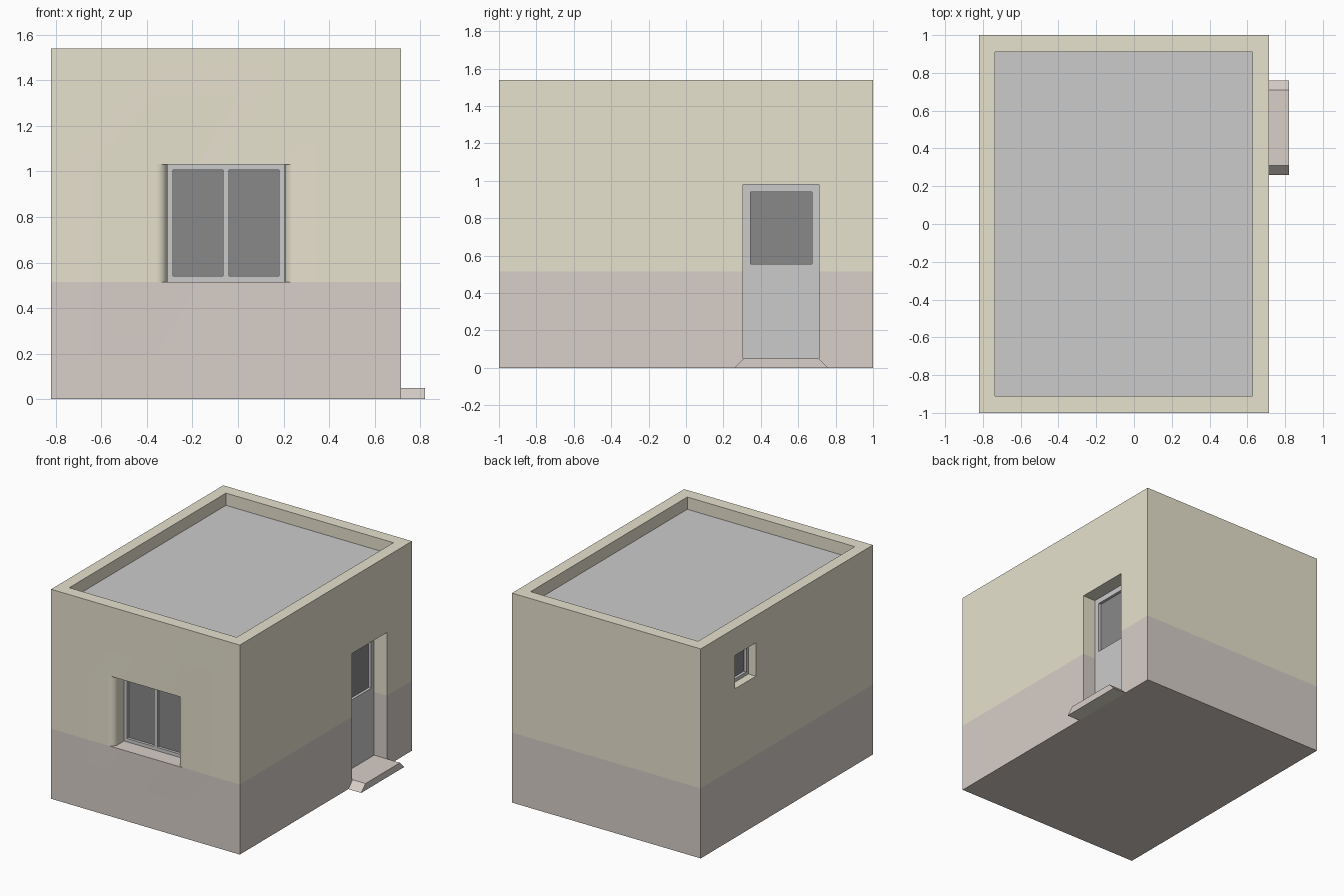
import bpy, bmesh
from math import radians, sin, cos, pi
from mathutils import Matrix, Vector

if "Cube" in bpy.data.objects:
    bpy.data.objects.remove(bpy.data.objects["Cube"])

XL, XR, H, BAND = -0.82, 0.715, 1.54, 0.515
COLOURS = {"plaster": (0.80, 0.76, 0.62), "plinth": (0.68, 0.62, 0.58),
           "roofing": (0.51, 0.51, 0.51), "frame": (0.70, 0.70, 0.70),
           "glass": (0.25, 0.25, 0.25)}
NAMES = list(COLOURS)
MATS = []
for n, c in COLOURS.items():
    m = bpy.data.materials.new(n)
    m.diffuse_color = (*c, 1)
    m.use_nodes = True
    m.node_tree.nodes["Principled BSDF"].inputs["Base Color"].default_value = m.diffuse_color
    MATS.append(m)


def finish(bm, name):
    bmesh.ops.remove_doubles(bm, verts=bm.verts, dist=1e-5)
    me = bpy.data.meshes.new(name)
    bm.to_mesh(me)
    bm.free()
    for m in MATS:
        me.materials.append(m)
    ob = bpy.data.objects.new(name, me)
    bpy.context.collection.objects.link(ob)
    return ob


def panel(bm, place, rect, holes=(), depth=0, mat="plaster", banded=False):
    """Flat panel (u across, d inward, z up) with recessed rectangular holes.
    A hole is (u0, z0, u1, z1, recess, fill material or None, corner radius)."""
    def face(pts, m):
        f = bm.faces.new([bm.verts.new(place @ Vector((u, depth + d, z))) for u, d, z in pts])
        f.material_index = NAMES.index(m)

    def at(z):
        return "plinth" if banded and z < BAND + 0.001 else mat

    us, zs = {rect[0], rect[2]}, {rect[1], rect[3]}
    if banded:
        zs.add(BAND)
    for h in holes:
        us |= {h[0], h[2]}
        zs |= {h[1], h[3]}
    us, zs = sorted(us), sorted(zs)
    # face of the panel, leaving the holes open
    for a, b in zip(us, us[1:]):
        for c, e in zip(zs, zs[1:]):
            u, z = (a + b) / 2, (c + e) / 2
            if not any(h[0] < u < h[2] and h[1] < z < h[3] for h in holes):
                face([(a, 0, c), (b, 0, c), (b, 0, e), (a, 0, e)], at(z))
    # jambs, sill, lintel and infill of each hole
    for u0, z0, u1, z1, rec, fill, r in holes:
        prof = [(0, 0)]
        if r:
            prof = [(r * sin(i * pi / 12), r - r * cos(i * pi / 12)) for i in range(7)]
        prof.append((r, rec))
        left = [(u0 + o, d) for o, d in prof]
        right = [(u1 - o, d) for o, d in prof]
        steps = [z for z in zs if z0 <= z <= z1]
        for c, e in zip(steps, steps[1:]):
            for side, flip in ((left, 1), (right, -1)):
                for p, q in zip(side, side[1:]):
                    face([(*p, c), (*q, c), (*q, e), (*p, e)][::flip], at((c + e) / 2))
        loop = right + left[::-1]
        face([(*p, z0) for p in loop], at(z0))
        face([(*p, z1) for p in loop[::-1]], at(z1))
        if fill:
            a, b = u0 + r, u1 - r
            face([(a, rec, z0), (b, rec, z0), (b, rec, z1), (a, rec, z1)], fill)


def side(x, y, angle, axis="Z"):
    return Matrix.Translation((x, y, 0)) @ Matrix.Rotation(radians(angle), 4, axis)


FRONT, RIGHT = side(0, -1, 0), side(XR, 0, 90)
LEFT, BACK = side(XL, 0, -90), side(0, 1, 180)
TOP = Matrix.Translation((0, 0, H)) @ Matrix.Rotation(radians(-90), 4, "X")
BOTTOM = Matrix.Rotation(radians(90), 4, "X")

# Walls with openings, parapet, roof deck and underside
bm = bmesh.new()
panel(bm, FRONT, (XL, 0, XR, H), [(-0.36, BAND, 0.255, 1.03, 0.12, None, 0.05)], banded=True)
panel(bm, RIGHT, (-1, 0, 1, H), [(0.305, 0.05, 0.71, 0.98, 0.105, None, 0)], banded=True)
panel(bm, LEFT, (-1, 0, 1, H), [(-0.60, 1.095, -0.36, 1.34, 0.06, None, 0)], banded=True)
panel(bm, BACK, (-XR, 0, -XL, H), banded=True)
panel(bm, TOP, (XL, -1, XR, 1), [(-0.735, -0.91, 0.627, 0.91, 0.09, "roofing", 0)])
panel(bm, BOTTOM, (XL, -1, XR, 1), mat="plinth")
walls = finish(bm, "walls")
bpy.context.view_layer.objects.active = walls
walls.select_set(True)
bpy.ops.object.shade_smooth_by_angle(angle=radians(30))

# Window and door leaves: frame panels with recessed glass
LEAVES = [
    ("front_window", FRONT, (-0.31, BAND, 0.205, 1.03), 0.12,
     [(-0.285, 0.54, -0.065, 1.005), (-0.04, 0.54, 0.18, 1.005)]),
    ("door", RIGHT, (0.305, 0.05, 0.71, 0.98), 0.105, [(0.345, 0.555, 0.675, 0.94)]),
    ("side_window", LEFT, (-0.60, 1.095, -0.36, 1.34), 0.06, [(-0.575, 1.12, -0.385, 1.315)]),
]
for name, place, rect, depth, panes in LEAVES:
    bm = bmesh.new()
    panel(bm, place, rect, [(*p, 0.02, "glass", 0) for p in panes], depth, "frame")
    finish(bm, name)

# Door step with sloped ends
bm = bmesh.new()
outline = [(0.26, 0), (0.76, 0), (0.71, 0.05), (0.31, 0.05)]
base = bm.faces.new([bm.verts.new((XR, y, z)) for y, z in outline])
ext = bmesh.ops.extrude_face_region(bm, geom=[base], use_keep_orig=True)
bmesh.ops.translate(bm, vec=(0.82 - XR, 0, 0),
                    verts=[v for v in ext["geom"] if isinstance(v, bmesh.types.BMVert)])
bmesh.ops.recalc_face_normals(bm, faces=bm.faces)
for f in bm.faces:
    f.material_index = NAMES.index("plaster" if f.normal.z < -0.9 else "plinth")
finish(bm, "door_step")
